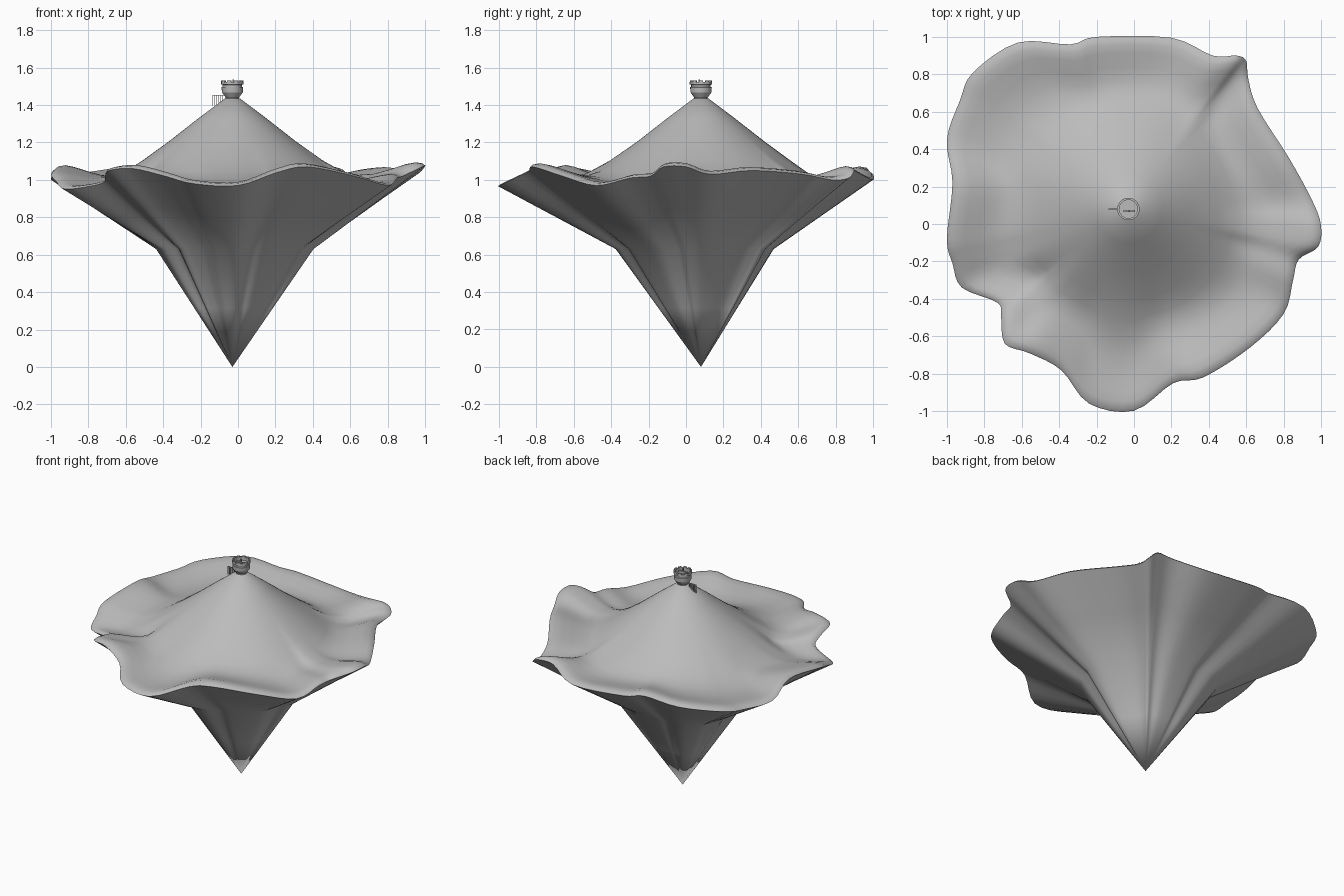
import bpy, bmesh, math
from mathutils import Vector

if "Cube" in bpy.data.objects:
    bpy.data.objects.remove(bpy.data.objects["Cube"])

CX, CY = -0.03, 0.08          # axis of the hill


def material(name, rgb):
    m = bpy.data.materials.new(name)
    m.diffuse_color = (*rgb, 1)
    m.use_nodes = True
    m.node_tree.nodes["Principled BSDF"].inputs["Base Color"].default_value = m.diffuse_color
    return m


STONE = material("plain grey", (0.5, 0.5, 0.5))


def finish(bm, name, angle=40):
    bmesh.ops.recalc_face_normals(bm, faces=bm.faces[:])
    me = bpy.data.meshes.new(name)
    bm.to_mesh(me)
    bm.free()
    me.materials.append(STONE)
    ob = bpy.data.objects.new(name, me)
    bpy.context.collection.objects.link(ob)
    bpy.ops.object.select_all(action='DESELECT')
    ob.select_set(True)
    bpy.context.view_layer.objects.active = ob
    bpy.ops.object.shade_smooth_by_angle(angle=math.radians(angle))
    return ob


def loft(bm, rings, close=False):
    """Bridge rings of points; a ring holding one point becomes a tip."""
    rows = [[bm.verts.new(p) for p in r] for r in rings]
    pairs = list(zip(rows, rows[1:]))
    if close:
        pairs.append((rows[-1], rows[0]))
    for a, b in pairs:
        n = max(len(a), len(b))
        for i in range(n):
            j = (i + 1) % n
            if len(a) == 1:
                bm.faces.new((a[0], b[i], b[j]))
            elif len(b) == 1:
                bm.faces.new((a[i], a[j], b[0]))
            else:
                bm.faces.new((a[i], a[j], b[j], b[i]))


def catmull(pts, steps):
    out, n = [], len(pts)
    for i in range(n):
        a, b, c, d = (Vector(pts[(i + k) % n]) for k in (-1, 0, 1, 2))
        for s in range(steps):
            t = s / steps
            out.append(0.5 * (2 * b + (c - a) * t + (2 * a - 5 * b + 4 * c - d) * t * t
                              + (3 * b - a - 3 * c + d) * t ** 3))
    return out


# Wavy rim of the island: x, y, height
RIM = [(-.2, 1, 1.03), (.2, .995, 1.0), (.42, .90, 1.05), (.55, .90, 1.05), (.60, .87, 1.01),
       (.61, .78, 1.0), (.66, .62, 1.03), (.83, .35, 1.05), (.95, .13, 1.03), (.998, 0, 1.07),
       (.985, -.12, 1.07), (.88, -.19, 1.02), (.85, -.30, 1.01), (.80, -.48, .97),
       (.62, -.66, 1.02), (.37, -.82, 1.07), (.21, -.85, 1.04), (0, -.998, .97),
       (-.24, -.96, .98), (-.39, -.78, 1.02), (-.56, -.69, 1.06), (-.69, -.64, 1.05),
       (-.71, -.50, 1.02), (-.73, -.42, .98), (-.92, -.34, .95), (-.97, -.21, .99),
       (-1, -.08, 1.03), (-.97, .22, 1.06), (-1, .45, 1.0), (-.93, .66, 1.0),
       (-.86, .81, 1.02), (-.62, .97, 1.05), (-.34, .96, 1.05)]
rim = catmull(RIM, 4)


def ring(radius, z, follow, wave, lift=0.0):
    """Ring between a circle (follow 0) and the rim outline (follow 1)."""
    out = []
    for p in rim:
        d = Vector((p.x - CX, p.y - CY))
        r = radius * ((1 - follow) + follow * d.length)
        d.normalize()
        out.append((CX + d.x * r, CY + d.y * r, z * (1 - wave) + p.z * wave + lift))
    return out


# Island: tip, kinked underside, wavy rim, trough, conical hill
bm = bmesh.new()
loft(bm, [[(CX, CY, 0)],
          ring(.21, .315, 1, 0),
          ring(.42, .63, 1, 0.0),
          ring(.71, .63, 1, .5),
          ring(1.0, 1, 1, 1),
          ring(.985, 1, 1, 1, .012),
          ring(.95, 1, 1, 1, .018),
          ring(.90, 1, 1, .95, .012),
          ring(.82, 1, 1, .75, .0),
          ring(.74, 1, .9, .5, -.005),
          ring(.66, 1.01, .7, .25),
          ring(.58, 1.045, .4, .05),
          ring(.48, 1.105, .1, 0),
          ring(.34, 1.205, 0, 0),
          ring(.18, 1.33, 0, 0),
          ring(.04, 1.435, 0, 0),
          [(CX, CY, 1.44)]])
finish(bm, "floating_island", 50)


def circle(r, z, n=24):
    return [(CX + r * math.cos(2 * math.pi * i / n), CY + r * math.sin(2 * math.pi * i / n), z)
            for i in range(n)]


# Tower: flared foot, drum with a ledge, hollow top
bm = bmesh.new()
loft(bm, [[(CX, CY, 1.43)]] + [circle(r, z) for r, z in
     [(.036, 1.43), (.036, 1.44), (.056, 1.468), (.058, 1.495), (.052, 1.497), (.052, 1.508),
      (.06, 1.51), (.06, 1.522), (.049, 1.522), (.049, 1.50)]] + [[(CX, CY, 1.50)]])
finish(bm, "tower", 30)


def box(bm, center, size):
    vs = bmesh.ops.create_cube(bm, size=1)["verts"]
    bmesh.ops.scale(bm, vec=size, verts=vs)
    bmesh.ops.translate(bm, vec=center, verts=vs)
    return vs


# Battlements around the tower top
bm = bmesh.new()
for i in range(10):
    a = 2 * math.pi * i / 10
    arc = [a + math.radians(t) for t in (-11, 0, 11)]
    loops = [[(CX + r * math.cos(t), CY + r * math.sin(t), z)
              for r, z in ((.049, 1.52), (.06, 1.52), (.06, 1.53), (.049, 1.53))] for t in arc]
    rows = [[bm.verts.new(p) for p in l] for l in loops]
    for p, q in zip(rows, rows[1:]):
        for k in range(4):
            bm.faces.new((p[k], p[(k + 1) % 4], q[(k + 1) % 4], q[k]))
    bm.faces.new(rows[0])
    bm.faces.new(rows[-1])
finish(bm, "battlements", 30)

# Small fixture on the tower deck
bm = bmesh.new()
box(bm, (CX + .005, CY - .01, 1.508), (.06, .012, .016))
box(bm, (CX + .005, CY - .01, 1.522), (.008, .008, .03))
finish(bm, "deck_fixture", 30)

# Walkway on thin posts, leading to the tower from the left
bm = bmesh.new()
box(bm, (-.105, CY, 1.451), (.064, .008, .003))
for i in range(6):
    x = -.134 + i * .010
    foot = 1.395 + i * .003
    box(bm, (x, CY, (foot + 1.45) / 2), (.003, .006, 1.45 - foot))
finish(bm, "walkway_posts", 30)
